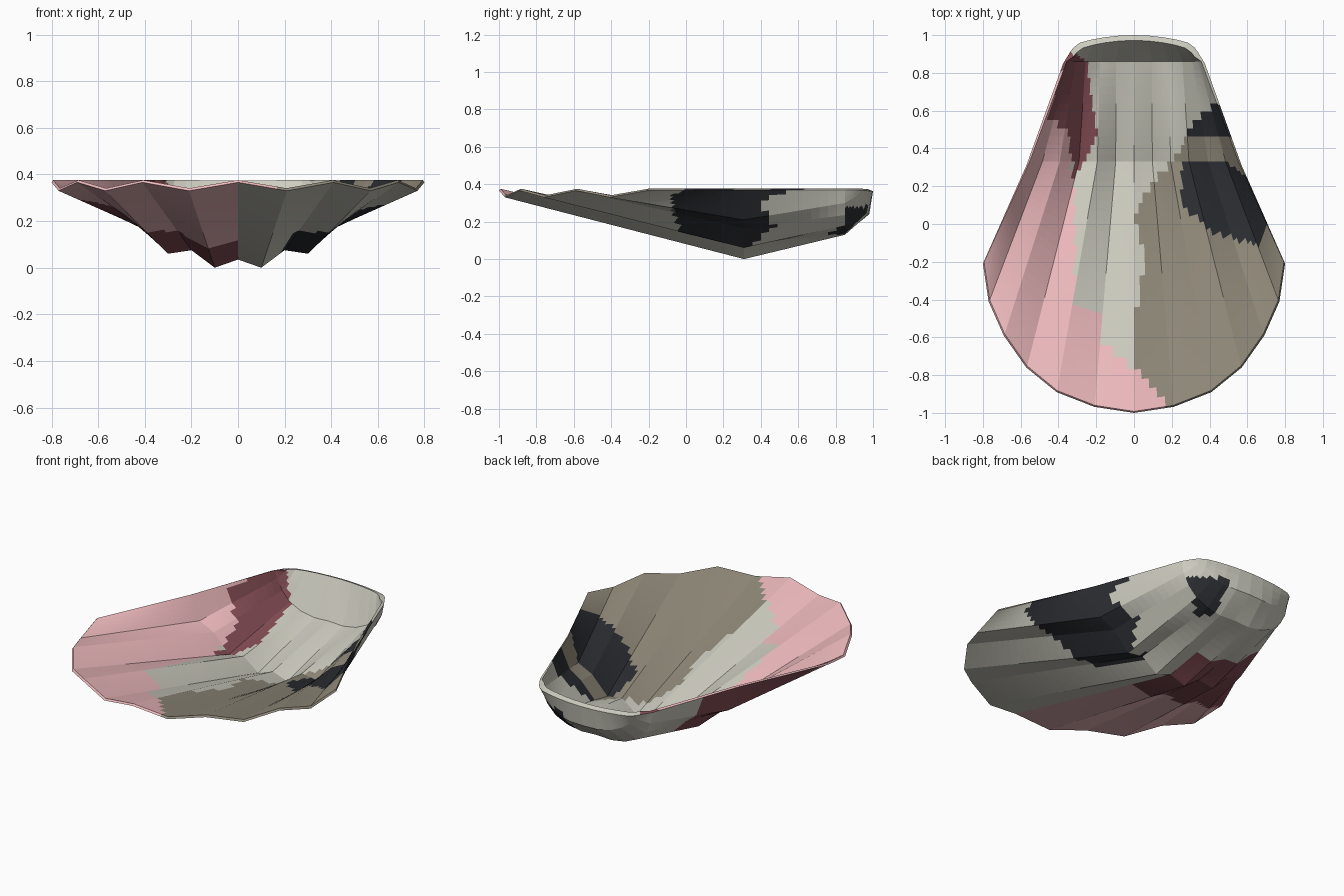
import bpy, bmesh
from mathutils import Vector

if "Cube" in bpy.data.objects:
    bpy.data.objects.remove(bpy.data.objects["Cube"])

# Half cross-sections of the scalloped shell, seven rib points from centre to side
X = [0, .21, .41, .57, .69, .77, .80]
Y = [-1, -.968, -.89, -.76, -.59, -.41, -.21]
front = [(x, y, .33 if i % 2 else .366) for i, (x, y) in enumerate(zip(X, Y))]
belly = list(zip([0, .1, .2, .3, .405, .5, .57], [.31] * 7,
                 [.035, 0, .075, .06, .165, .21, .37]))
heel = list(zip([0, .1, .19, .27, .325, .36, .375], [.85] * 7,
                [.135, .13, .145, .18, .235, .3, .37]))
beak = [(0, .98, .24), (.09, .975, .24), (.17, .96, .25), (.23, .945, .275),
        (.28, .93, .305), (.315, .92, .34), (.335, .915, .37)]
lip = [(0, 1, .363), (.08, .997, .363), (.16, .988, .364), (.23, .975, .365),
       (.285, .96, .366), (.32, .935, .368), (.335, .915, .37)]


def inset(ring, sx, dy, dz):
    return [(x * sx, y + dy, min(z + dz, .376)) for x, y, z in ring]


outer = [front, belly, heel, beak, lip]
inner = [inset(front, .992, .008, .011), inset(belly, .97, .02, .03),
         inset(heel, .95, .01, .03), inset(lip, .95, -.028, .011)]


def full(ring):
    return [Vector((-x, y, z)) for x, y, z in ring[:0:-1]] + [Vector(p) for p in ring]


def inside(u, v, poly):
    hit = False
    for (x1, y1), (x2, y2) in zip(poly, poly[1:] + poly[:1]):
        if (y1 > v) != (y2 > v) and u < (x2 - x1) * (v - y1) / (y2 - y1) + x1:
            hit = not hit
    return hit


# Colour patches, inside ones seen from the top, outside ones from the side
BEIGE, PINK, RED, BLACK, TAUPE = range(5)
in_patches = [
    (BLACK, [(.24, .12), (.26, .32), (.5, .32), (.6, .25), (.71, .02), (.66, -.12), (.4, -.03)]),
    (BLACK, [(.27, .46), (.33, .56), (.45, .65), (.6, .46)]),
    (RED, [(-.35, .93), (-.25, .86), (-.19, .46), (-.32, .24), (-.35, .52), (-.46, .54)]),
    (TAUPE, [(.21, -1), (0, -.77), (0, -.53), (.06, -.2), (0, .05), (.08, .2), (.2, .33),
             (.28, .46), (.6, .47), (1, -.2), (.8, -1)]),
    (PINK, [(-.38, .9), (-.35, .5), (-.32, .24), (-.31, -.1), (-.32, -.4), (-.18, -.5),
            (-.18, -.63), (0, -.77), (.21, -1), (-1, -1.1), (-1, .9)])]
side_black = [[(-.04, .19), (-.04, .14), (.31, .06), (.48, .17), (.38, .3), (.43, .33),
               (.63, .38), (0, .38), (-.09, .33)],
              [(.76, .13), (.85, .13), (.98, .24), (.97, .28), (.85, .28), (.83, .18)]]


def inner_colour(p):
    return next((c for c, poly in in_patches if inside(p.x, p.y, poly)), BEIGE)


def outer_colour(p):
    if p.x < 0:
        edge = 0 + .4 * min(0, p.x + .2)
        return PINK if p.y < edge else RED if p.y < .55 else BEIGE
    if p.x > .14 and any(inside(p.y, p.z, poly) for poly in side_black):
        return BLACK
    return BEIGE


bm = bmesh.new()


def loft(a, b, steps, across, colour):
    """Ruled strip between two point rows, divided finely enough to hold the patches."""
    def row(r):
        out = [p.lerp(q, j / across) for p, q in zip(r, r[1:]) for j in range(across)]
        return out + [r[-1]]
    a, b = row(a), row(b)
    grid = [[bm.verts.new(p.lerp(q, s / steps)) for p, q in zip(a, b)]
            for s in range(steps + 1)]
    for r0, r1 in zip(grid, grid[1:]):
        for i in range(len(a) - 1):
            f = bm.faces.new((r0[i], r0[i + 1], r1[i + 1], r1[i]))
            f.material_index = colour(f.calc_center_median())


# Outer and inner skins
for a, b, n in zip(outer, outer[1:], (24, 12, 5, 3)):
    loft(full(a), full(b), n, 5, outer_colour)
for a, b, n in zip(inner, inner[1:], (24, 12, 5)):
    loft(full(a), full(b), n, 5, inner_colour)

# Rim between the skins: scalloped front, rounded back, straight sides
loft(full(outer[0]), full(inner[0]), 1, 5, inner_colour)
loft(full(outer[4]), full(inner[3]), 1, 5, lambda p: BEIGE)
rail = list(zip([outer[0], outer[1], outer[2], outer[4]], inner))
for (a, ai), (b, bi), n in zip(rail, rail[1:], (24, 12, 5)):
    for k in (0, -1):
        loft([full(a)[k], full(b)[k]], [full(ai)[k], full(bi)[k]], 1, n, inner_colour)

bmesh.ops.remove_doubles(bm, verts=bm.verts, dist=.0005)
bmesh.ops.recalc_face_normals(bm, faces=bm.faces)
mesh = bpy.data.meshes.new("scallop_shell")
bm.to_mesh(mesh)
bm.free()

for name, rgb in (("beige", (.62, .61, .53)), ("pink", (.87, .50, .52)),
                  ("dark_red", (.23, .075, .09)), ("black", (.025, .027, .032)),
                  ("taupe", (.29, .26, .20))):
    mat = bpy.data.materials.new(name)
    mat.diffuse_color = (*rgb, 1)
    mat.use_nodes = True
    mat.node_tree.nodes["Principled BSDF"].inputs["Base Color"].default_value = mat.diffuse_color
    mesh.materials.append(mat)
shell = bpy.data.objects.new("scallop_shell", mesh)
bpy.context.collection.objects.link(shell)
